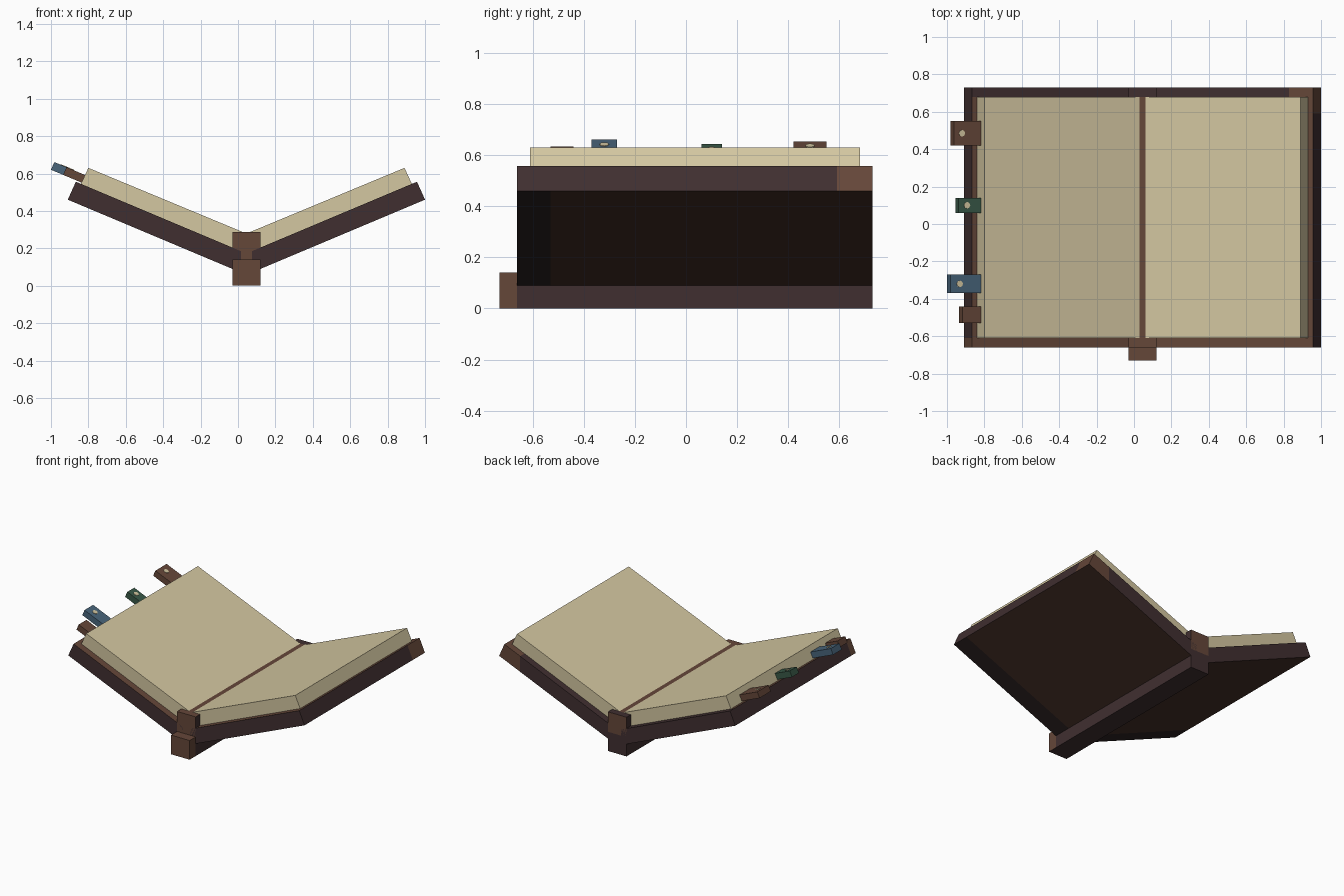
import bpy, bmesh, math
from mathutils import Matrix, Vector

if "Cube" in bpy.data.objects:
    bpy.data.objects.remove(bpy.data.objects["Cube"])

CX = 0.045      # centre line of the spine
SLOPE = 0.42    # rise of the open covers


def material(name, rgb):
    linear = [((v / 255 + 0.055) / 1.055) ** 2.4 for v in rgb] + [1]
    mat = bpy.data.materials.new(name)
    mat.use_nodes = True
    mat.diffuse_color = linear
    mat.node_tree.nodes["Principled BSDF"].inputs["Base Color"].default_value = linear
    return mat


PAPER = material("paper", (212, 199, 161))
BROWN = material("brown leather", (101, 71, 57))
DARK = material("dark binding", (64, 47, 48))
UNDER = material("deep brown leather", (66, 45, 37))
BLACK = material("blackened leather", (42, 32, 32))
BLUE = material("blue ribbon", (72, 100, 122))
GREEN = material("green ribbon", (56, 88, 71))


def finish(name, bm, mats, rule=None):
    """Turn a bmesh into an object; rule(centre, normal) picks a material."""
    bmesh.ops.recalc_face_normals(bm, faces=bm.faces)
    bm.normal_update()
    for f in bm.faces:
        if rule:
            f.material_index = mats.index(rule(f.calc_center_median(), f.normal))
    mesh = bpy.data.meshes.new(name)
    bm.to_mesh(mesh)
    bm.free()
    for m in mats:
        mesh.materials.append(m)
    obj = bpy.data.objects.new(name, mesh)
    bpy.context.collection.objects.link(obj)
    return obj


def prism(profile, y0, y1, cuts=()):
    """Extrude an x-z profile along y, then cut it at (axis, position) planes."""
    bm = bmesh.new()
    face = bm.faces.new([bm.verts.new((x, y0, z)) for x, z in profile])
    geom = bmesh.ops.extrude_face_region(bm, geom=[face])["geom"]
    moved = [g for g in geom if isinstance(g, bmesh.types.BMVert)]
    bmesh.ops.translate(bm, verts=moved, vec=(0, y1 - y0, 0))
    for axis, pos in cuts:
        normal = Vector((0, 0, 0))
        normal[axis] = 1
        bmesh.ops.bisect_plane(bm, geom=bm.verts[:] + bm.edges[:] + bm.faces[:],
                               plane_co=normal * pos, plane_no=normal)
    return bm


def rect(x0, x1, z0, z1):
    return [(x0, z0), (x1, z0), (x1, z1), (x0, z1)]


# Covers and page blocks, mirrored about the spine
COVER = [(0.03, 0.071), (0.955, 0.46), (0.912, 0.556), (0.03, 0.185)]
PAGES = [(0, 0.172), (0.885, 0.544), (0.845, 0.63), (0, 0.279)]

for side, label in ((1, "left"), (-1, "right")):
    def cover_rule(c, n, side=side):
        out = side * (c.x - CX)
        back_patch = side > 0 and out > 0.785
        if n.z < -0.5:
            return BLACK if c.y < -0.53 else UNDER
        if n.z > 0.5:
            return DARK if c.y > 0.68 and not back_patch else BROWN
        if n.x * side > 0.5:
            patch = c.y > 0.59 if side > 0 else c.y < -0.61
            return BROWN if patch else DARK
        return BROWN if n.y > 0.5 and back_patch else DARK

    def mirrored(profile):
        return [(CX + side * x, z) for x, z in profile]

    cuts = [(1, y) for y in (-0.61, -0.53, 0.59, 0.68)] + [(0, CX + side * 0.785)]
    finish(label + "_cover", prism(mirrored(COVER), -0.66, 0.73, cuts),
           [BROWN, DARK, UNDER, BLACK], cover_rule)
    finish(label + "_pages", prism(mirrored(PAGES), -0.61, 0.68), [PAPER])


# Spine with a short foot at the front
def spine_rule(c, n):
    if n.z < -0.5:
        return DARK
    if n.z > 0.5:
        return DARK if c.y > 0.68 else BROWN
    if n.y < -0.5 or (n.y > 0.5 and c.z > 0.14):
        return BROWN
    return DARK


def foot_rule(c, n):
    return DARK if n.z < -0.5 else BROWN


finish("spine", prism(rect(CX - 0.075, CX + 0.075, 0, 0.286), -0.66, 0.73,
                      [(1, 0.68), (2, 0.14)]), [BROWN, DARK], spine_rule)
finish("spine_foot", prism(rect(CX - 0.075, CX + 0.075, 0, 0.14), -0.73, -0.66),
       [BROWN, DARK], foot_rule)


# Bookmarks sticking out between the pages: tip x, y range, hole x
def ribbon_z(x):
    return 0.62 - SLOPE * (x + 1)


marks = (("back_bookmark", BROWN, -0.98, 0.42, 0.55, -0.92),
         ("green_bookmark", GREEN, -0.955, 0.06, 0.14, -0.893),
         ("blue_bookmark", BLUE, -1.0, -0.37, -0.27, -0.932),
         ("front_bookmark", BROWN, -0.935, -0.53, -0.44, None))

for name, mat, tip, y0, y1, hole in marks:
    top = (0.018, 0.041)
    inner = -0.79
    profile = [(tip, ribbon_z(tip)), (inner, ribbon_z(inner)),
               (inner + top[0], ribbon_z(inner) + top[1]),
               (tip + top[0], ribbon_z(tip) + top[1])]
    finish(name, prism(profile, y0, y1), [mat])
    if hole is not None:
        # Pale spot lying on the ribbon
        bm = bmesh.new()
        z = ribbon_z(hole - top[0]) + top[1]
        place = (Matrix.Translation((hole, (y0 + y1) / 2, z))
                 @ Matrix.Rotation(math.atan(SLOPE), 4, "Y"))
        bmesh.ops.create_cone(bm, cap_ends=True, segments=8, radius1=0.018,
                              radius2=0.018, depth=0.006, matrix=place)
        finish(name + "_spot", bm, [PAPER])
